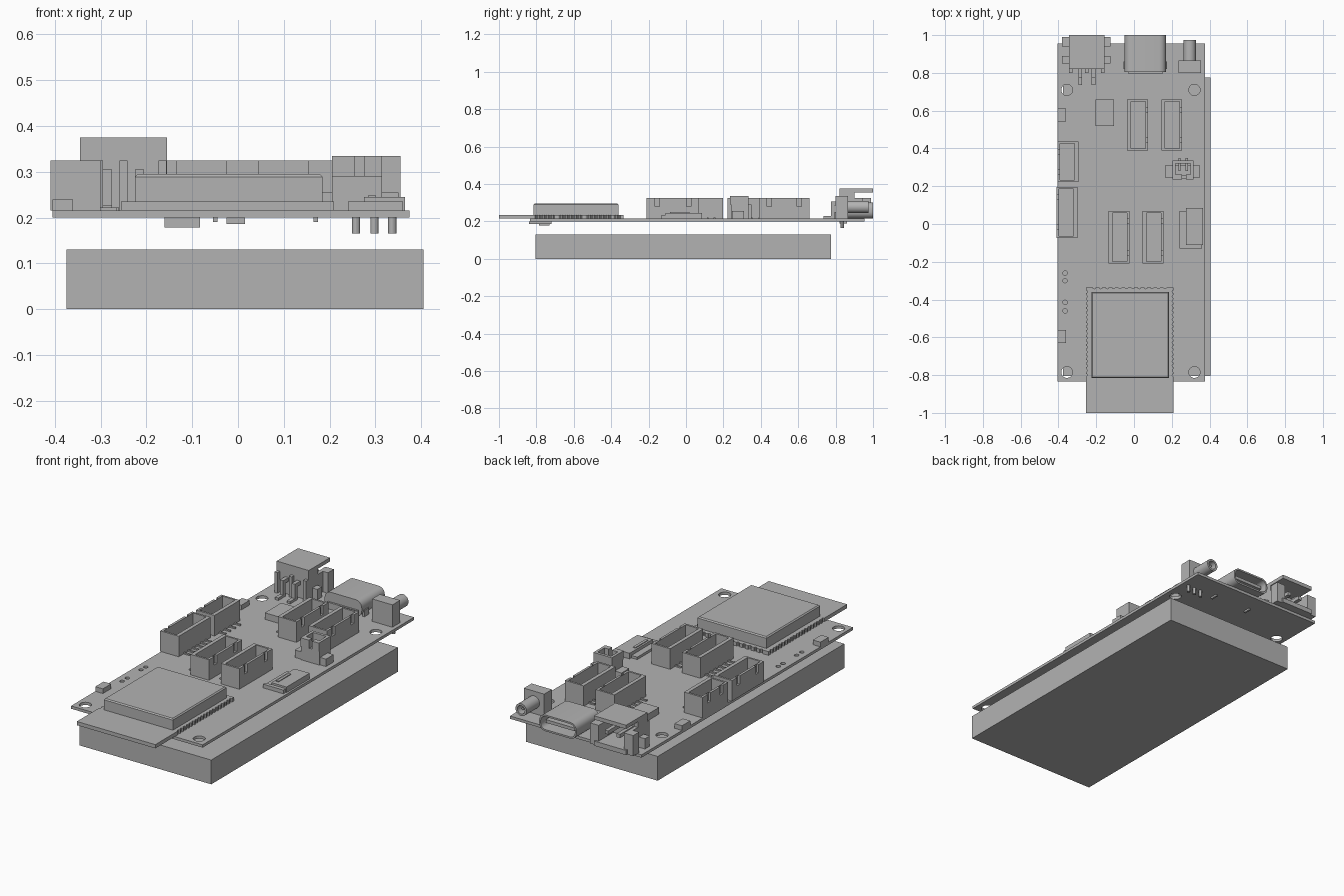
import bpy, bmesh, math
from mathutils import Matrix

cube = bpy.data.objects.get("Cube")
if cube:
    bpy.data.objects.remove(cube, do_unlink=True)

GREY = (0.45, 0.45, 0.45, 1)
mat = bpy.data.materials.new("plain grey")
mat.use_nodes = True
mat.diffuse_color = GREY
mat.node_tree.nodes["Principled BSDF"].inputs["Base Color"].default_value = GREY

TOP = 0.215  # upper surface of the circuit board


def finish(bm, name):
    bmesh.ops.recalc_face_normals(bm, faces=bm.faces)
    mesh = bpy.data.meshes.new(name)
    bm.to_mesh(mesh)
    bm.free()
    mesh.materials.append(mat)
    obj = bpy.data.objects.new(name, mesh)
    bpy.context.collection.objects.link(obj)
    return obj


def add_box(bm, x, y, z):
    centre = [(a + b) / 2 for a, b in (x, y, z)]
    size = [b - a for a, b in (x, y, z)]
    m = Matrix.Translation(centre) @ Matrix.Diagonal((*size, 1))
    return bmesh.ops.create_cube(bm, size=1, matrix=m)["verts"]


def add_cyl(bm, centre, r, length, along_y=False, sides=20):
    m = Matrix.Translation(centre)
    if along_y:
        m = m @ Matrix.Rotation(math.pi / 2, 4, "X")
    bmesh.ops.create_cone(bm, cap_ends=True, segments=sides, radius1=r, radius2=r, depth=length, matrix=m)


def boxes(name, *items):
    bm = bmesh.new()
    for item in items:
        add_box(bm, *item)
    return finish(bm, name)


def cut(obj, cutter_bm):
    """Subtract the cutter and bake the result."""
    cutter = finish(cutter_bm, "cutter")
    cutter.hide_render = True
    mod = obj.modifiers.new("cut", "BOOLEAN")
    mod.operation, mod.solver, mod.object = "DIFFERENCE", "EXACT", cutter
    deps = bpy.context.evaluated_depsgraph_get()
    baked = bpy.data.meshes.new_from_object(obj.evaluated_get(deps))
    obj.modifiers.clear()
    obj.data = baked
    bpy.data.objects.remove(cutter, do_unlink=True)


def smooth(obj):
    bpy.ops.object.select_all(action="DESELECT")
    obj.select_set(True)
    bpy.context.view_layer.objects.active = obj
    bpy.ops.object.shade_smooth_by_angle()


# Battery block and circuit board with mounting and test holes
boxes("battery", ((-0.375, 0.405), (-0.805, 0.775), (0, 0.13)))
board = boxes("circuit_board", ((-0.405, 0.375), (-0.835, 0.955), (0.2, TOP)))
holes = bmesh.new()
for x in (-0.355, 0.32):
    for y in (-0.785, 0.71):
        add_cyl(holes, (x, y, TOP), 0.03, 0.1)
for y in (-0.26, -0.3, -0.415, -0.46):
    add_cyl(holes, (-0.365, y, TOP), 0.012, 0.1, sides=12)
cut(board, holes)

# Radio module: notched carrier board and metal shield
module = boxes("radio_board", ((-0.255, 0.21), (-1, -0.335), (TOP, 0.235)))
notches = bmesh.new()
for i in range(19):
    y = -0.8 + i * 0.0245
    for x in (-0.255, 0.21):
        add_cyl(notches, (x, y, 0.225), 0.008, 0.1, sides=8)
for i in range(12):
    add_cyl(notches, (-0.21 + i * 0.034, -0.335, 0.225), 0.008, 0.1, sides=8)
cut(module, notches)
bm = bmesh.new()
verts = add_box(bm, (-0.225, 0.185), (-0.815, -0.36), (0.235, 0.295))
bmesh.ops.bevel(bm, geom=[e for e in bm.edges if min(v.co.z for v in e.verts) > 0.29],
                offset=0.006, segments=1, affect="EDGES")
finish(bm, "radio_shield")


def socket(name, cx, cy, length, pins, flip=False):
    """Upright open-topped socket with contacts, ribs and solder tails."""
    h = length / 2
    bm = bmesh.new()
    add_box(bm, (-0.055, 0.055), (-h, h), (TOP, 0.325))
    top = max(bm.faces, key=lambda f: f.calc_center_median().z)
    bmesh.ops.inset_region(bm, faces=[top], thickness=0.015)
    for v in top.verts:
        v.co.x = 0.042 if v.co.x > 0 else -0.035
    floor = bmesh.ops.extrude_face_region(bm, geom=[top])["geom"]
    for v in floor:
        if isinstance(v, bmesh.types.BMVert):
            v.co.z = 0.24
    bm.faces.remove(top) if top.is_valid else None
    step = (length - 0.09) / (pins - 1)
    for i in range(pins):
        y = -h + 0.045 + i * step
        add_box(bm, (-0.008, 0.006), (y - 0.006, y + 0.006), (0.235, 0.305))
        add_box(bm, (-0.037, -0.02), (y - 0.012, y + 0.005), (0.235, 0.32))
        add_box(bm, (-0.09, -0.05), (y - 0.005, y + 0.005), (TOP - 0.005, 0.222))
    for s in (-1, 1):
        y = s * (h - 0.03)
        add_box(bm, (0.02, 0.043), (y - 0.006, y + 0.006), (0.235, 0.315))
    obj = finish(bm, name)
    cuts = bmesh.new()
    for s in (-1, 1):
        y = s * (h - 0.055)
        add_box(cuts, (0.0425, 0.08), (y - 0.012, y + 0.012), (0.28, 0.4))
    cut(obj, cuts)
    turn = Matrix.Rotation(math.pi if flip else 0, 4, "Z")
    obj.matrix_world = Matrix.Translation((cx, cy, 0)) @ turn


# Six upright sockets
socket("rear_socket_right", 0.018, 0.525, 0.27, 6)
socket("rear_socket_left", 0.2, 0.525, 0.27, 6)
socket("middle_socket_right", -0.08, -0.07, 0.28, 6)
socket("middle_socket_left", 0.1, -0.07, 0.28, 6)
socket("edge_socket_long", -0.355, 0.062, 0.27, 6, True)
socket("edge_socket_short", -0.35, 0.33, 0.215, 4, True)

# Small two-pin socket with side tabs
boxes("small_socket",
      ((0.205, 0.315), (0.24, 0.26), (TOP, 0.29)),
      ((0.205, 0.255), (0.235, 0.262), (0.29, 0.335)),
      ((0.275, 0.315), (0.235, 0.262), (0.29, 0.335)),
      ((0.205, 0.315), (0.32, 0.335), (TOP, 0.335)),
      ((0.205, 0.22), (0.25, 0.33), (TOP, 0.335)),
      ((0.3, 0.315), (0.25, 0.33), (TOP, 0.335)),
      ((0.21, 0.31), (0.25, 0.33), (TOP, 0.24)),
      ((0.165, 0.35), (0.245, 0.31), (TOP, 0.255)),
      ((0.235, 0.247), (0.28, 0.35), (TOP, 0.29)),
      ((0.273, 0.285), (0.28, 0.35), (TOP, 0.29)))

# Flat cable socket, chip, buttons and underside parts
boxes("flat_cable_socket",
      ((0.275, 0.365), (-0.11, 0.085), (TOP, 0.245)),
      ((0.24, 0.36), (-0.13, -0.11), (TOP, 0.235)),
      ((0.24, 0.28), (-0.11, 0.07), (TOP, 0.228)),
      ((0.285, 0.3), (-0.085, 0.02), (0.245, 0.249)))
boxes("chip", ((-0.205, -0.105), (0.52, 0.66), (TOP, 0.25)))
for name, y in (("front_button", -0.595), ("rear_button", 0.577)):
    boxes(name, ((-0.405, -0.36), (y - 0.035, y + 0.035), (TOP, 0.24)))
boxes("underside_block", ((-0.16, -0.083), (-0.785, -0.73), (0.178, 0.2)))
boxes("underside_chip", ((-0.025, 0.015), (-0.84, -0.72), (0.186, 0.2)))

# Rounded data port: hollow shell with a tongue, opening to the rear
bm = bmesh.new()
add_box(bm, (-0.05, 0.17), (0.805, 1), (TOP, 0.302))
bmesh.ops.bevel(bm, geom=[e for e in bm.edges if abs(e.verts[0].co.y - e.verts[1].co.y) > 0.1],
                offset=0.036, segments=6, profile=0.5, affect="EDGES")
bmesh.ops.recalc_face_normals(bm, faces=bm.faces)
mouth = max(bm.faces, key=lambda f: f.calc_center_median().y)
bmesh.ops.inset_region(bm, faces=[mouth], thickness=0.009)
inner = bmesh.ops.extrude_face_region(bm, geom=[mouth])["geom"]
for v in inner:
    if isinstance(v, bmesh.types.BMVert):
        v.co.y = 0.85
if mouth.is_valid:
    bm.faces.remove(mouth)
smooth(finish(bm, "data_port"))
boxes("data_port_fittings",
      ((-0.025, 0.145), (0.85, 0.98), (0.25, 0.267)),
      ((-0.055, -0.045), (0.82, 0.86), (0.19, 0.25)),
      ((0.165, 0.175), (0.82, 0.86), (0.19, 0.25)),
      ((-0.03, 0.15), (0.795, 0.81), (TOP, 0.25)))

# Power socket: notched roof, low side wings, open rear and bent pins
power = boxes("power_socket_roof", ((-0.345, -0.155), (0.82, 1), (0.355, 0.375)))
slot = bmesh.new()
add_box(slot, (-0.285, -0.215), (0.93, 1.1), (0.3, 0.4))
add_cyl(slot, (-0.25, 0.93, 0.35), 0.035, 0.1)
cut(power, slot)
boxes("power_socket_body",
      ((-0.345, -0.155), (0.82, 0.865), (TOP, 0.355)),
      ((-0.345, -0.155), (0.86, 1), (TOP, 0.24)),
      ((-0.345, -0.325), (0.86, 0.99), (0.235, 0.325)),
      ((-0.175, -0.155), (0.86, 0.99), (0.235, 0.325)),
      ((-0.345, -0.325), (0.86, 0.9), (0.325, 0.356)),
      ((-0.175, -0.155), (0.86, 0.9), (0.325, 0.356)),
      ((-0.38, -0.34), (0.85, 0.89), (TOP, 0.27)),
      ((-0.38, -0.34), (0.94, 0.99), (TOP, 0.325)),
      ((-0.16, -0.125), (0.85, 0.89), (TOP, 0.27)),
      ((-0.16, -0.125), (0.94, 0.99), (TOP, 0.325)))
pins = bmesh.new()
for x in (-0.285, -0.215):
    add_box(pins, (x - 0.01, x + 0.01), (0.79, 0.98), (0.285, 0.305))
    add_box(pins, (x - 0.01, x + 0.01), (0.775, 0.795), (TOP, 0.305))
    add_box(pins, (x - 0.01, x + 0.01), (0.735, 0.795), (TOP, 0.228))
for x in (-0.335, -0.25, -0.165):
    add_box(pins, (x - 0.009, x + 0.009), (0.8, 0.82), (TOP, 0.325))
finish(pins, "power_socket_pins")

# Aerial socket: square body, round barrel and legs through the board
boxes("aerial_socket_body", ((0.235, 0.355), (0.8, 0.865), (TOP, 0.335)))
bm = bmesh.new()
add_cyl(bm, (0.295, 0.915, 0.277), 0.033, 0.12, True, 28)
barrel = finish(bm, "aerial_socket_barrel")
bore = bmesh.new()
add_cyl(bore, (0.295, 0.96, 0.277), 0.022, 0.1, True, 28)
cut(barrel, bore)
smooth(barrel)
bm = bmesh.new()
add_cyl(bm, (0.295, 0.92, 0.277), 0.007, 0.08, True, 10)
finish(bm, "aerial_socket_pin")
bm = bmesh.new()
for x in (0.258, 0.298, 0.337):
    add_cyl(bm, (x, 0.835, 0.192), 0.009, 0.054, sides=12)
smooth(finish(bm, "aerial_socket_legs"))
